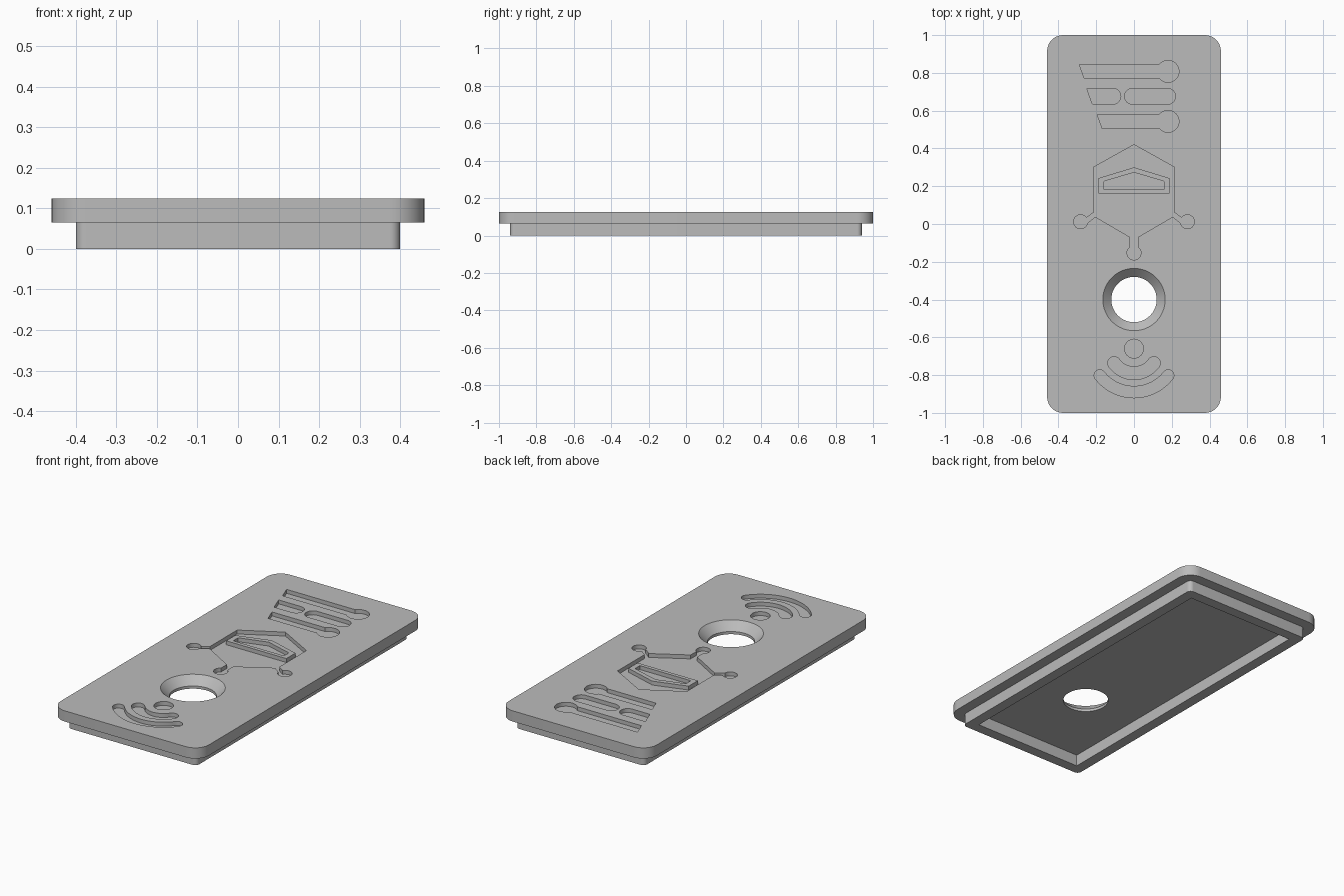
import bpy
import bmesh
from math import cos, sin, radians

cube = bpy.data.objects.get("Cube")
if cube:
    bpy.data.objects.remove(cube, do_unlink=True)

TOP, STEP, FLOOR = 0.125, 0.065, 0.103   # top face, flange underside, engraving floor


def arc(cx, cy, r, start, end, n=16):
    """Points along an arc, angles in degrees."""
    angles = [radians(start + (end - start) * i / n) for i in range(n + 1)]
    return [(cx + r * cos(a), cy + r * sin(a)) for a in angles]


def circle(cx, cy, r, n=48):
    return arc(cx, cy, r, 0, 360, n)[:-1]


def rounded_rect(hx, hy, r):
    pts = []
    for i, (sx, sy) in enumerate([(1, 1), (-1, 1), (-1, -1), (1, -1)]):
        pts += arc(sx * (hx - r), sy * (hy - r), r, 90 * i, 90 * i + 90, 10)
    return pts


def loft(name, levels):
    """Closed solid through (outline, height) levels."""
    bm = bmesh.new()
    rings = [[bm.verts.new((x, y, z)) for x, y in pts] for pts, z in levels]
    bm.faces.new(rings[0])
    bm.faces.new(rings[-1])
    for a, b in zip(rings, rings[1:]):
        for i in range(len(a)):
            j = (i + 1) % len(a)
            bm.faces.new((a[i], a[j], b[j], b[i]))
    bmesh.ops.recalc_face_normals(bm, faces=bm.faces)
    mesh = bpy.data.meshes.new(name)
    bm.to_mesh(mesh)
    bm.free()
    obj = bpy.data.objects.new(name, mesh)
    bpy.context.collection.objects.link(obj)
    return obj


def prism(name, pts, z0, z1):
    return loft(name, [(pts, z0), (pts, z1)])


def combine(target, tool, operation="DIFFERENCE"):
    """Apply a boolean and discard the tool."""
    tool.hide_render = True
    mod = target.modifiers.new("combine", "BOOLEAN")
    mod.operation = operation
    mod.solver = "EXACT"
    mod.object = tool
    bpy.context.view_layer.objects.active = target
    bpy.ops.object.modifier_apply(modifier=mod.name)
    bpy.data.objects.remove(tool, do_unlink=True)


def engraving(pts):
    return prism("engraving_cutter", pts, FLOOR, TOP + 0.05)


# Cover plate with a stepped rim and hollow underside
plate = prism("cover_plate", rounded_rect(0.46, 1.0, 0.085), STEP, TOP)
combine(plate, prism("rim", rounded_rect(0.40, 0.94, 0.025), 0, 0.085), "UNION")
recess = [(-0.34, -0.88), (0.34, -0.88), (0.34, 0.88), (-0.34, 0.88)]
combine(plate, prism("recess_cutter", recess, -0.1, STEP))

# Countersunk through hole
hole, flare = circle(0, -0.4, 0.12, 64), circle(0, -0.4, 0.18, 64)
combine(plate, loft("hole_cutter", [(hole, -0.1), (hole, 0.08), (flare, 0.14)]))

# Long grooves with slanted left ends and round bulbs
for left, y in ((-0.29, 0.808), (-0.195, 0.543)):
    combine(plate, engraving([(left + 0.027, y - 0.037)]
                             + arc(0.18, y, 0.058, -140, 140, 32)
                             + [(left, y + 0.037)]))

# Short groove and slot between them
combine(plate, engraving([(-0.22, 0.634)] + arc(-0.112, 0.676, 0.042, -90, 90)
                         + [(-0.25, 0.718)]))
combine(plate, engraving(arc(0.178, 0.676, 0.042, -90, 90)
                         + arc(-0.008, 0.676, 0.042, 90, 270)))

# Six-sided pocket with three bulb-ended branches, mirrored across x
half = [(0.02, -0.07), (0.205, 0.038), (0.245, 0.006)]
half += arc(0.283, 0.012, 0.037, 190, 505, 28)
half += [(0.215, 0.06), (0.215, 0.30)]
pocket_outline = (arc(0, -0.153, 0.037, -237, 57, 28) + half + [(0, 0.42)]
                  + [(-x, y) for x, y in reversed(half)])
pocket = engraving(pocket_outline)

# Raised gabled frame left standing inside the pocket
gable = [(-0.187, 0.162), (0.187, 0.162), (0.187, 0.243), (0, 0.30), (-0.187, 0.243)]
opening = [(-0.158, 0.183), (0.158, 0.183), (0.158, 0.226), (0, 0.273), (-0.158, 0.226)]
combine(pocket, prism("gable_core", gable, 0.05, 0.25))
combine(plate, pocket)
combine(plate, engraving(opening))

# Dot with two concentric round-ended arcs
CY = -0.66
combine(plate, engraving(circle(0, CY, 0.05)))
for r, hw, spread in ((0.13, 0.034, 54), (0.23, 0.03, 52)):
    a0, a1 = 270 - spread, 270 + spread
    (sx, sy), (ex, ey) = arc(0, CY, r, a0, a1, 1)
    combine(plate, engraving(arc(0, CY, r + hw, a0, a1, 28)
                             + arc(ex, ey, hw, a1, a1 + 180, 10)[1:-1]
                             + arc(0, CY, r - hw, a1, a0, 28)
                             + arc(sx, sy, hw, a0 + 180, a0 + 360, 10)[1:-1]))

# Single grey finish
grey = bpy.data.materials.new("plain_grey")
grey.use_nodes = True
colour = (0.5, 0.5, 0.5, 1)
grey.diffuse_color = colour
grey.node_tree.nodes["Principled BSDF"].inputs["Base Color"].default_value = colour
plate.data.materials.clear()
plate.data.materials.append(grey)
for face in plate.data.polygons:
    face.material_index = 0

bpy.ops.object.select_all(action="DESELECT")
plate.select_set(True)
bpy.context.view_layer.objects.active = plate
bpy.ops.object.shade_smooth_by_angle(angle=radians(30))
